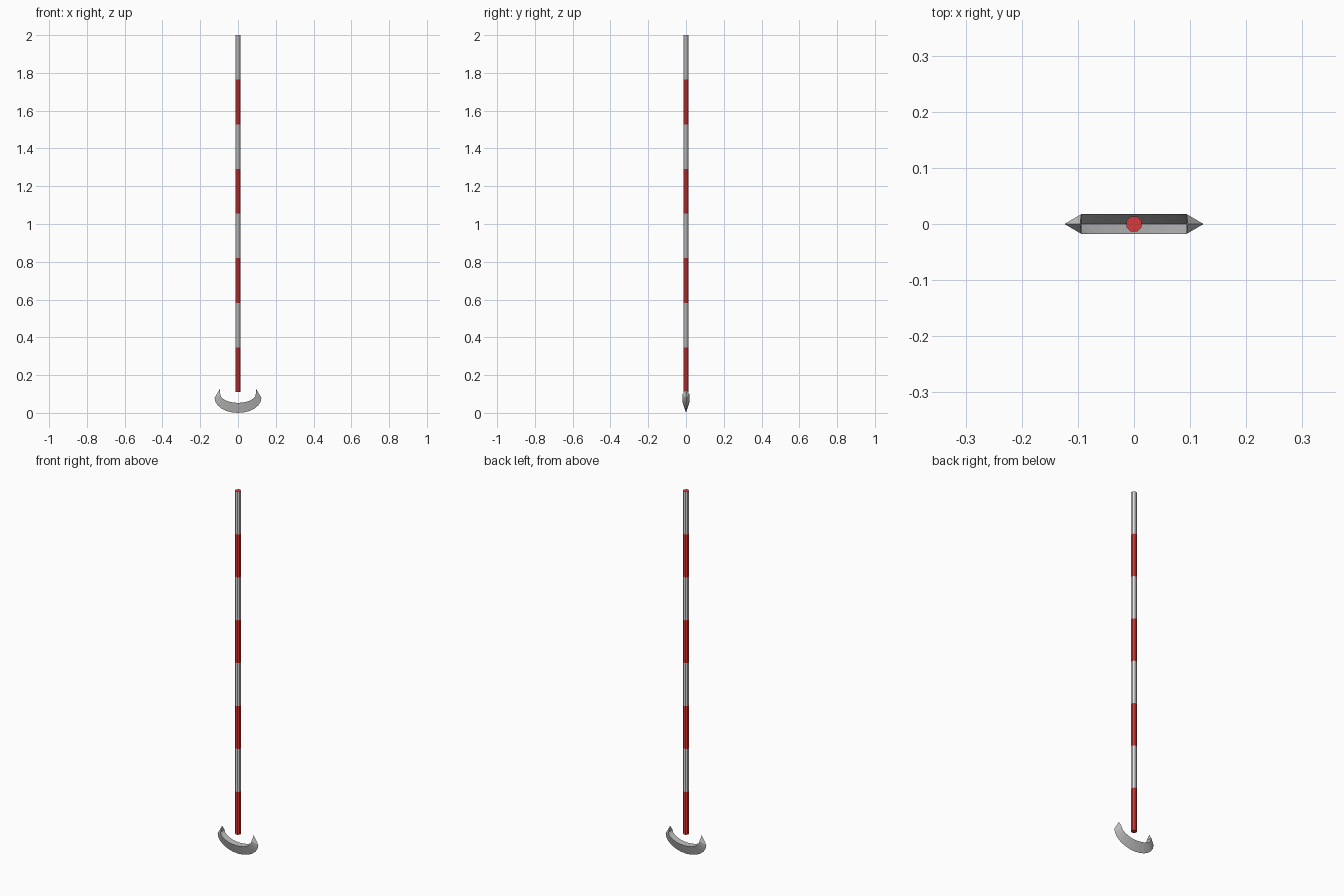
import bpy, bmesh, math

if "Cube" in bpy.data.objects:
    bpy.data.objects.remove(bpy.data.objects["Cube"])


def material(name, rgb):
    m = bpy.data.materials.new(name)
    m.diffuse_color = (*rgb, 1)
    m.use_nodes = True
    m.node_tree.nodes["Principled BSDF"].inputs["Base Color"].default_value = m.diffuse_color
    return m


red = material("red paint", (0.72, 0.04, 0.04))
white = material("white paint", (0.75, 0.75, 0.75))
steel = material("steel grey", (0.55, 0.55, 0.55))


def add_object(name, bm, mats):
    mesh = bpy.data.meshes.new(name)
    bm.to_mesh(mesh)
    bm.free()
    for m in mats:
        mesh.materials.append(m)
    ob = bpy.data.objects.new(name, mesh)
    bpy.context.collection.objects.link(ob)
    return ob


# Striped pole: eight-sided rod cut into eight bands, red end caps
SIDES, BANDS, RADIUS, Z0, Z1 = 8, 8, 0.0148, 0.11, 2.0
bm = bmesh.new()
rings = []
for i in range(BANDS + 1):
    z = Z0 + (Z1 - Z0) * i / BANDS
    rings.append([bm.verts.new((RADIUS * math.cos(2 * math.pi * (k + 0.5) / SIDES),
                                RADIUS * math.sin(2 * math.pi * (k + 0.5) / SIDES), z))
                  for k in range(SIDES)])
for i in range(BANDS):
    for k in range(SIDES):
        n = (k + 1) % SIDES
        f = bm.faces.new((rings[i][k], rings[i][n], rings[i + 1][n], rings[i + 1][k]))
        f.material_index = i % 2
bm.faces.new(rings[0][::-1])
bm.faces.new(rings[-1])
add_object("striped_pole", bm, (red, white))

# Crescent blade: two sheets meeting in a sharp outer edge, open towards the pole
STEPS, HALF = 12, 0.0175
bm = bmesh.new()
sections = []
for i in range(STEPS + 1):
    a = math.pi * (1 + i / STEPS)
    c, s = math.cos(a), math.sin(a)
    outer = bm.verts.new((0.124 * c, 0, 0.08 + 0.08 * s))
    ix, iz = 0.094 * c, 0.1 + 0.047 * s
    sections.append((outer, bm.verts.new((ix, -HALF, iz)), bm.verts.new((ix, HALF, iz))))
for (o0, f0, b0), (o1, f1, b1) in zip(sections, sections[1:]):
    bm.faces.new((o0, o1, f1, f0))
    bm.faces.new((o0, b0, b1, o1))

# Pointed tips at both ends of the crescent
for side, (o, f, b) in ((-1, sections[0]), (1, sections[-1])):
    tip = bm.verts.new((side * 0.096, 0, 0.127))
    for tri in ((o, f, tip), (o, tip, b), (f, b, tip)):
        bm.faces.new(tri if side < 0 else tri[::-1])
add_object("crescent_blade", bm, (steel,))
